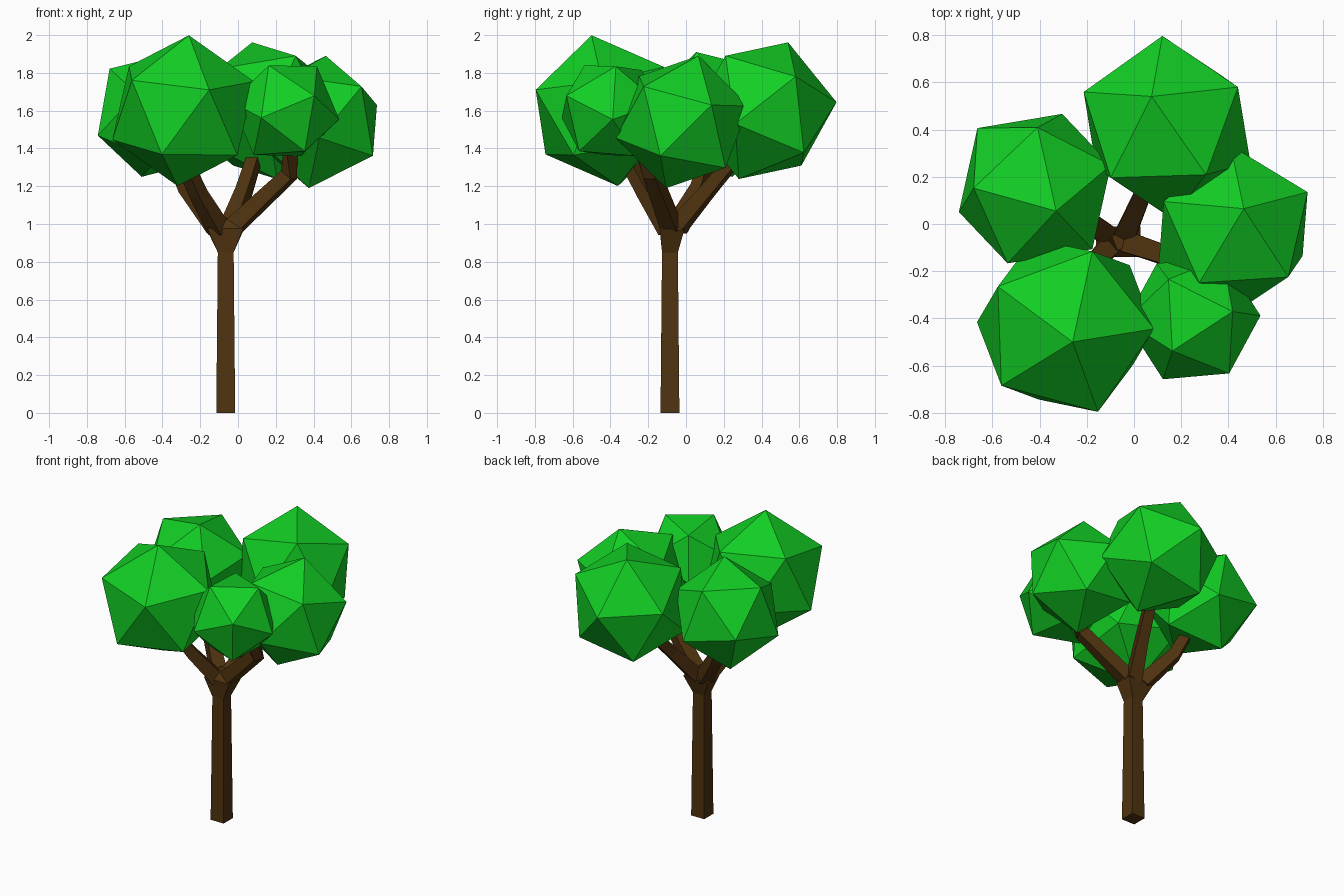
import bpy
import bmesh
from mathutils import Matrix, Vector

cube = bpy.data.objects.get("Cube")
if cube:
    bpy.data.objects.remove(cube)


def make_material(name, rgb):
    mat = bpy.data.materials.new(name)
    mat.use_nodes = True
    mat.diffuse_color = (*rgb, 1)
    bsdf = mat.node_tree.nodes["Principled BSDF"]
    bsdf.inputs["Base Color"].default_value = (*rgb, 1)
    bsdf.inputs["Roughness"].default_value = 0.9
    return mat


leaf_green = make_material("leaf green", (0.006, 0.62, 0.018))
bark_brown = make_material("bark brown", (0.08, 0.033, 0.005))


def add_object(name, bm, mat):
    bmesh.ops.recalc_face_normals(bm, faces=bm.faces[:])
    mesh = bpy.data.meshes.new(name)
    bm.to_mesh(mesh)
    bm.free()
    mesh.materials.append(mat)
    obj = bpy.data.objects.new(name, mesh)
    bpy.context.collection.objects.link(obj)
    return obj


def frame(a, b):
    """Orthonormal basis with z along a and b in the xz plane."""
    z = Vector(a).normalized()
    y = z.cross(Vector(b)).normalized()
    return Matrix((y.cross(z), y, z)).transposed()


def leaf_clump(name, centre, radius, corner, next_corner):
    """Icosahedron turned so two adjacent corners point the given ways."""
    bm = bmesh.new()
    bmesh.ops.create_icosphere(bm, subdivisions=1, radius=radius)
    neighbour = next(v.co.copy() for v in bm.verts if 0 < v.co.z < radius * 0.9)
    turn = frame(corner, next_corner) @ frame((0, 0, 1), neighbour).transposed()
    for v in bm.verts:
        v.co = turn @ v.co + Vector(centre)
    return add_object(name, bm, leaf_green)


def square_tube(name, rings):
    """Four-sided tube through (centre, half width, half depth) rings."""
    bm = bmesh.new()
    points = [Vector(r[0]) for r in rings]
    loops = []
    for i, (_, w, d) in enumerate(rings):
        along = (points[min(i + 1, len(points) - 1)] - points[max(i - 1, 0)]).normalized()
        side = along.cross(Vector((0, 0, 1)))
        side = side.normalized() if side.length > 0.2 else Vector((1, 0, 0))
        up = along.cross(side).normalized()
        loops.append([bm.verts.new(points[i] + side * w * a + up * d * b)
                      for a, b in ((-1, -1), (1, -1), (1, 1), (-1, 1))])
    for low, high in zip(loops, loops[1:]):
        for k in range(4):
            n = (k + 1) % 4
            bm.faces.new((low[k], low[n], high[n], high[k]))
    bm.faces.new(loops[0])
    bm.faces.new(loops[-1])
    return add_object(name, bm, bark_brown)


# Trunk, flaring into the fork
square_tube("trunk", [
    ((-0.065, -0.085, 0), 0.05, 0.05),
    ((-0.065, -0.085, 0.85), 0.042, 0.042),
    ((-0.067, -0.075, 0.97), 0.095, 0.065),
    ((-0.055, -0.07, 1.03), 0.03, 0.03),
])

# Branches, each reaching into the leaves
branches = {
    "front_right_branch": [(-0.10, -0.09, 0.97), (-0.21, -0.21, 1.16), (-0.30, -0.32, 1.36)],
    "back_right_branch": [(-0.11, -0.05, 0.98), (-0.27, 0.07, 1.19), (-0.34, 0.12, 1.36)],
    "back_branch": [(-0.04, -0.05, 0.98), (0.03, 0.11, 1.17), (0.09, 0.27, 1.36)],
    "left_branch": [(-0.02, -0.08, 0.99), (0.27, -0.18, 1.26), (0.28, -0.24, 1.42)],
}
for name, path in branches.items():
    square_tube(name, [(p, w, w) for p, w in zip(path, (0.045, 0.036, 0.032))])

# Leaf clumps
leaf_clump("front_right_leaves", (-0.29, -0.43, 1.60), 0.406,
           (0.03, -0.07, 0.40), (0.135, -0.36, 0.11))
leaf_clump("back_right_leaves", (-0.42, 0.15, 1.58), 0.355,
           (0.09, -0.095, 0.33), (-0.255, 0, 0.247))
leaf_clump("back_leaves", (0.14, 0.41, 1.60), 0.39,
           (-0.065, 0.13, 0.36), (-0.02, 0.39, 0.045))
leaf_clump("front_left_leaves", (0.25, -0.40, 1.60), 0.29,
           (-0.0875, -0.138, 0.24), (0.1525, -0.233, 0.08))
leaf_clump("left_leaves", (0.42, -0.02, 1.54), 0.363,
           (0.045, 0.085, 0.35), (0.315, 0.155, 0.09))
